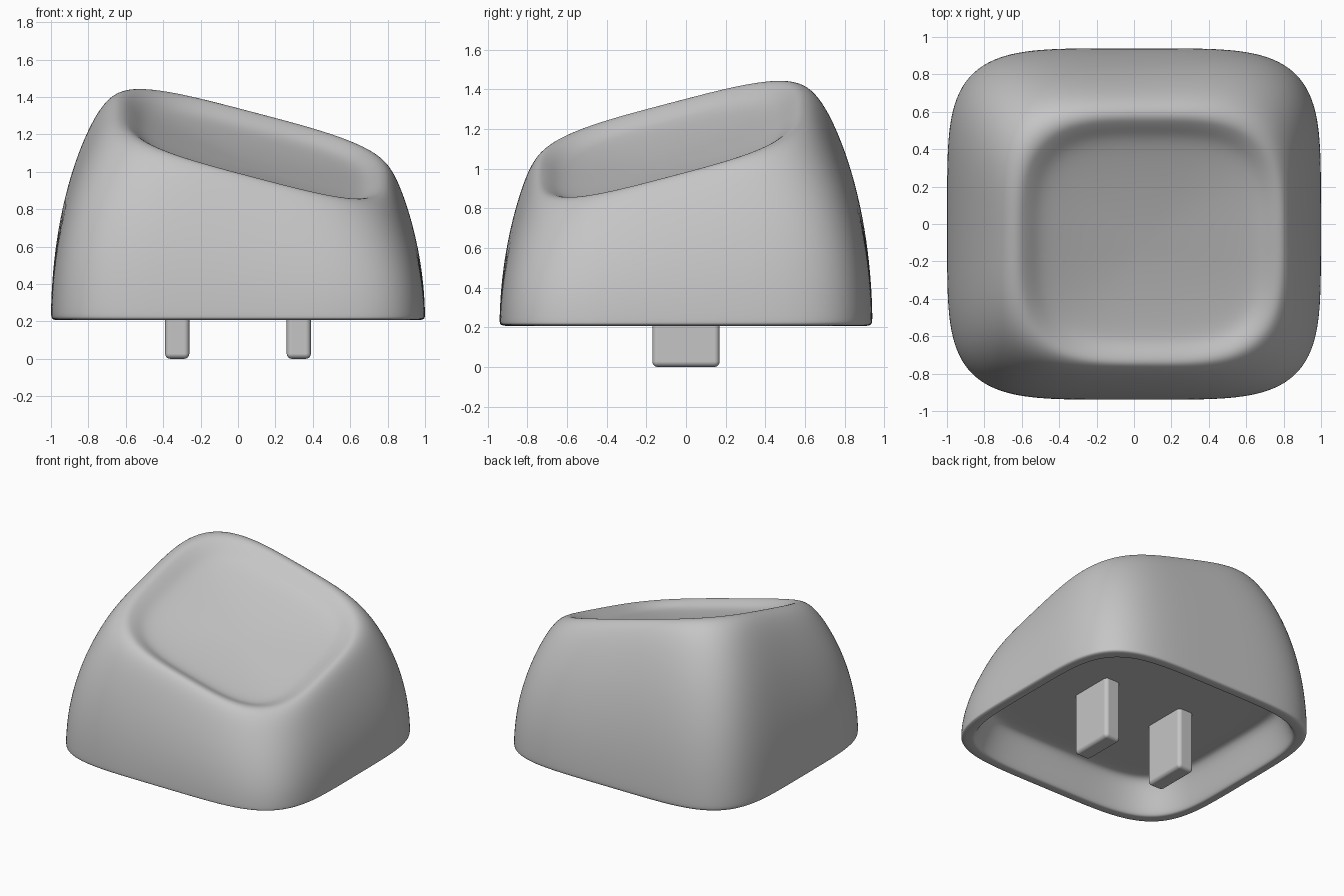
import bpy, bmesh
from math import cos, sin, pi

cube = bpy.data.objects.get("Cube")
if cube:
    bpy.data.objects.remove(cube)

SEGMENTS = 56
BASE_Z = 0.207
BASE_POWER, RIM_POWER = 4.8, 3.5   # higher means squarer corners

grey = bpy.data.materials.new("plain grey")
grey.use_nodes = True
colour = (0.56, 0.56, 0.56, 1)
grey.diffuse_color = colour
grey.node_tree.nodes["Principled BSDF"].inputs["Base Color"].default_value = colour


def lerp(a, b, t):
    return a + (b - a) * t


def rim_height(x, y):
    """Tilted plane through the crest of the rim."""
    return 1.183 - 0.262 * x + 0.262 * y


def outline(cx, cy, hx, hy, power):
    """Rounded square outline as a list of (x, y)."""
    points = []
    for i in range(SEGMENTS):
        a = 2 * pi * i / SEGMENTS
        r = (abs(cos(a)) ** power + abs(sin(a)) ** power) ** (-1 / power)
        points.append((cx + hx * r * cos(a), cy + hy * r * sin(a)))
    return points


def finish(bm, name):
    bmesh.ops.recalc_face_normals(bm, faces=bm.faces)
    mesh = bpy.data.meshes.new(name)
    bm.to_mesh(mesh)
    bm.free()
    mesh.materials.append(grey)
    for poly in mesh.polygons:
        poly.use_smooth = True
    obj = bpy.data.objects.new(name, mesh)
    bpy.context.collection.objects.link(obj)
    return obj


rings = []

# Hollow underside: ceiling, inner wall and lip
for hx, hy, z in [(0.4, 0.38, 0.46), (0.78, 0.73, 0.46), (0.83, 0.78, 0.45),
                  (0.86, 0.81, 0.4), (0.91, 0.85, 0.24), (0.925, 0.865, 0.21),
                  (0.94, 0.88, BASE_Z), (0.98, 0.92, BASE_Z), (0.997, 0.937, 0.215)]:
    rings.append([(x, y, z) for x, y in outline(0, 0, hx, hy, BASE_POWER)])

# Outer wall: (inset towards the crest, share of the height)
for inset, h in [(0, 0.025), (0.005, 0.1), (0.035, 0.24), (0.12, 0.42), (0.27, 0.61),
                 (0.45, 0.77), (0.62, 0.89), (0.77, 0.965), (0.9, 1), (1, 1.007)]:
    ring = outline(lerp(0, 0.085, inset), lerp(0, -0.085, inset),
                   lerp(1, 0.7, inset), lerp(0.94, 0.655, inset),
                   lerp(BASE_POWER, RIM_POWER, inset))
    rings.append([(x, y, lerp(BASE_Z, rim_height(x, y), h)) for x, y in ring])

# Dished top: (share of the crest size, depth below the rim)
for k, depth in [(0.96, 0.002), (0.91, 0.022), (0.86, 0.045), (0.8, 0.062),
                 (0.7, 0.076), (0.5, 0.092), (0.28, 0.102), (0.1, 0.106)]:
    ring = outline(0.085, -0.085, 0.7 * k, 0.655 * k, RIM_POWER)
    rings.append([(x, y, rim_height(x, y) - depth) for x, y in ring])

bm = bmesh.new()
loops = [[bm.verts.new(p) for p in ring] for ring in rings]
for low, high in zip(loops, loops[1:]):
    for i in range(SEGMENTS):
        j = (i + 1) % SEGMENTS
        bm.faces.new((low[i], low[j], high[j], high[i]))
bm.faces.new(loops[0])
bm.faces.new(loops[-1])
cap = finish(bm, "cap_shell")
smooth = cap.modifiers.new("smooth", 'SUBSURF')
smooth.levels = smooth.render_levels = 2

# Two mounting prongs
for name, x in (("left_prong", 0.325), ("right_prong", -0.325)):
    bm = bmesh.new()
    bmesh.ops.create_cube(bm, size=1)
    for v in bm.verts:
        v.co = (x + v.co.x * 0.13, v.co.y * 0.34, 0.24 + v.co.z * 0.48)
    prong = finish(bm, name)
    bevel = prong.modifiers.new("rounded edges", 'BEVEL')
    bevel.width, bevel.segments = 0.028, 4
    bevel.harden_normals = True
